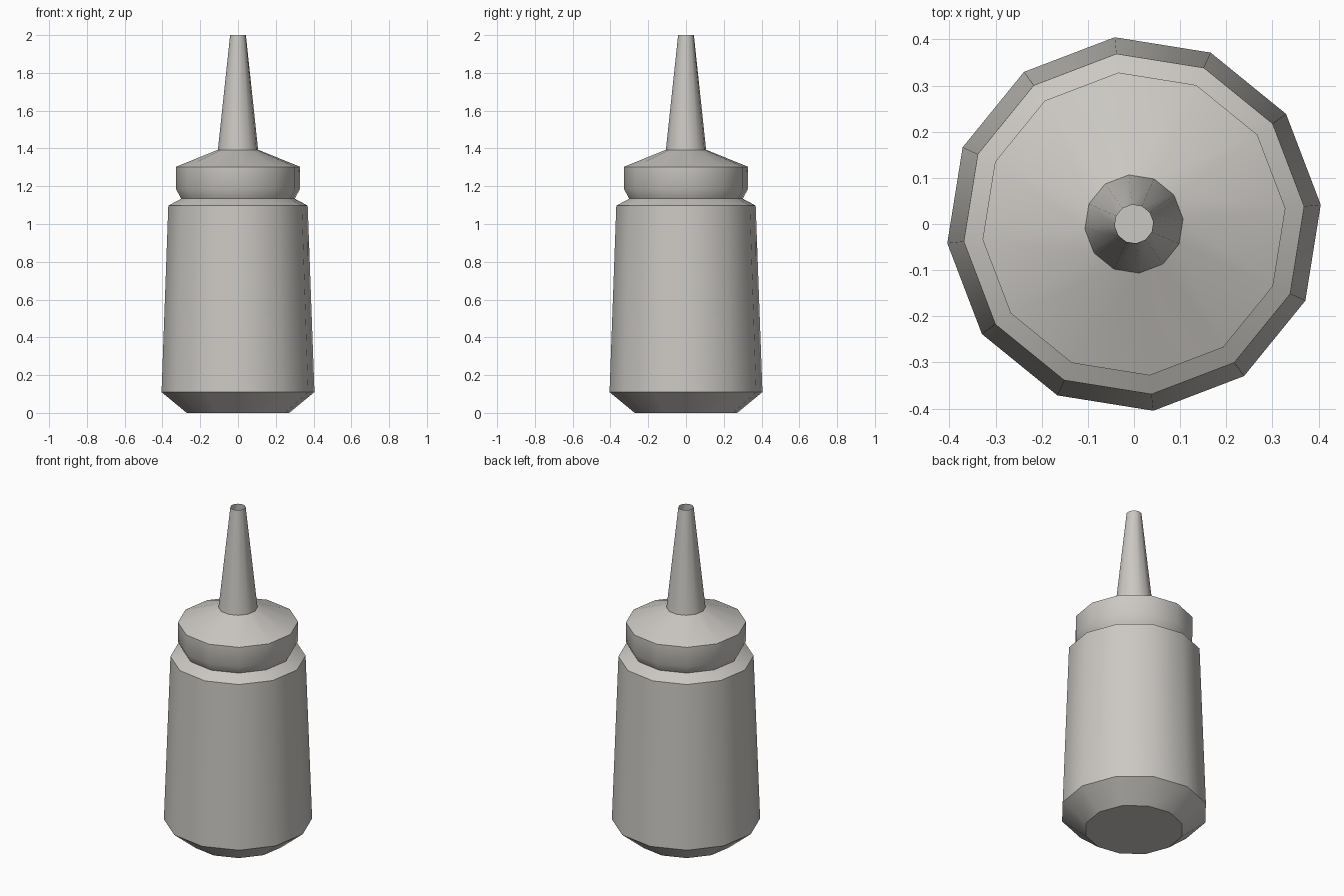
import bpy, bmesh, math

if "Cube" in bpy.data.objects:
    bpy.data.objects.remove(bpy.data.objects["Cube"])

SIDES = 12
TURN = math.radians(5.9)   # slight twist seen from the top

plastic = bpy.data.materials.new("pale_warm_grey")
plastic.diffuse_color = (0.60, 0.58, 0.55, 1)
plastic.use_nodes = True
plastic.node_tree.nodes["Principled BSDF"].inputs["Base Color"].default_value = plastic.diffuse_color


def lathe(name, profile, close_bottom=False):
    """Twelve-sided turned shape from (radius, height) pairs, bottom to top."""
    bm = bmesh.new()
    rings = []
    for r, z in profile:
        rings.append([bm.verts.new((r * math.cos(TURN + i * math.tau / SIDES),
                                    r * math.sin(TURN + i * math.tau / SIDES), z))
                      for i in range(SIDES)])
    for low, high in zip(rings, rings[1:]):
        for i in range(SIDES):
            j = (i + 1) % SIDES
            bm.faces.new((low[i], low[j], high[j], high[i]))
    if close_bottom:
        bm.faces.new(rings[0][::-1])
    mesh = bpy.data.meshes.new(name)
    bm.to_mesh(mesh)
    bm.free()
    mesh.materials.append(plastic)
    obj = bpy.data.objects.new(name, mesh)
    bpy.context.collection.objects.link(obj)
    bpy.ops.object.select_all(action='DESELECT')
    obj.select_set(True)
    bpy.context.view_layer.objects.active = obj
    bpy.ops.object.shade_smooth_by_angle(angle=math.radians(40))
    return obj


# Bottle: bevelled base, tapering body, sloped shoulder up to the neck
lathe("bottle_body", [(0.273, 0), (0.407, 0.11), (0.371, 1.097), (0.302, 1.134)],
      close_bottom=True)

# Cap: flared lower lip, straight rim, shallow cone, long open nozzle
lathe("nozzle_cap", [(0.302, 1.134), (0.33, 1.185), (0.33, 1.303),
                     (0.107, 1.393), (0.042, 2.0)])
